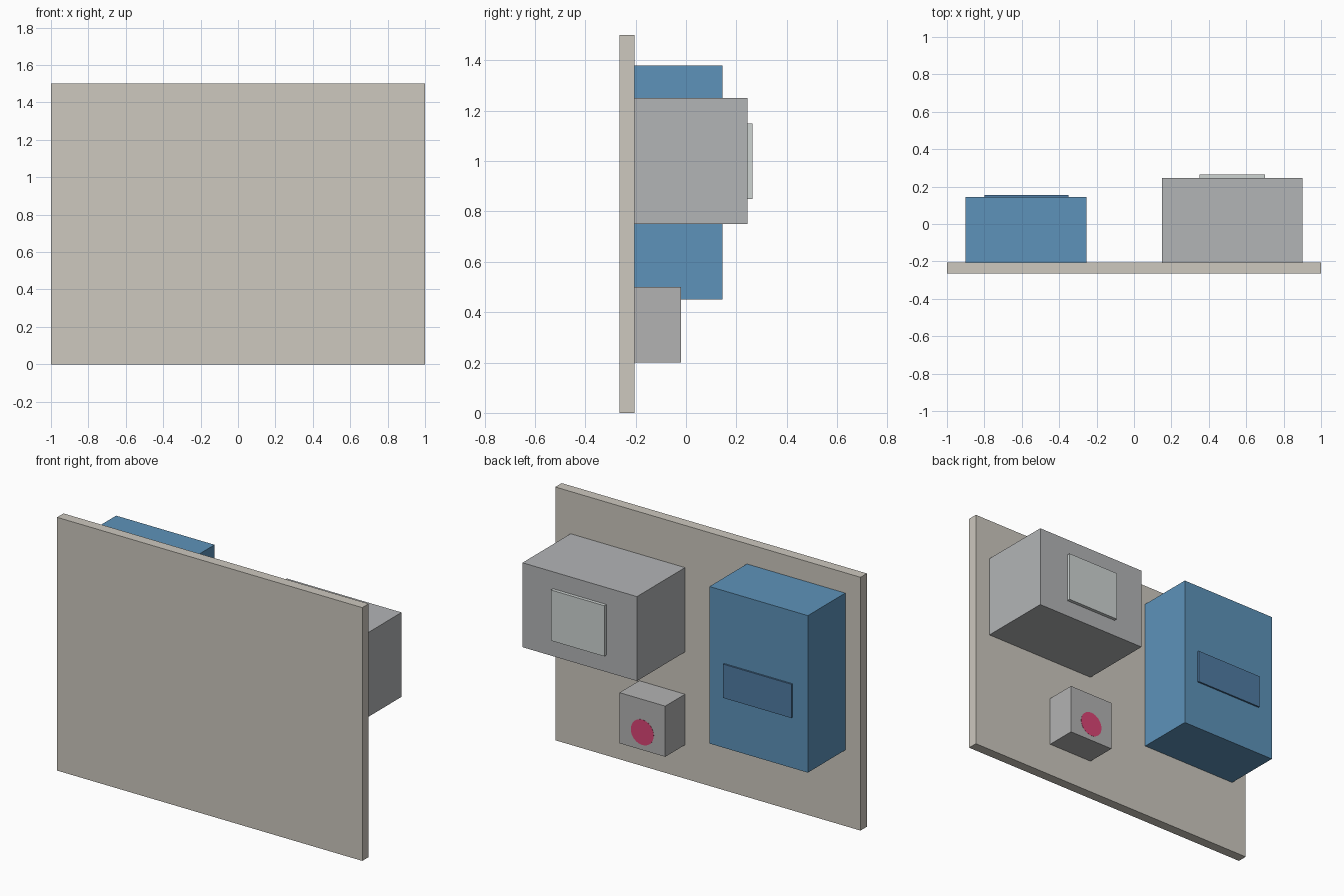
import bpy, bmesh
from math import radians
from mathutils import Matrix, Vector

if "Cube" in bpy.data.objects:
    bpy.data.objects.remove(bpy.data.objects["Cube"])


def finish(name, bm, color=None):
    mesh = bpy.data.meshes.new(name)
    bm.to_mesh(mesh)
    bm.free()
    obj = bpy.data.objects.new(name, mesh)
    bpy.context.collection.objects.link(obj)
    if color:
        mat = bpy.data.materials.new(name + "_paint")
        mat.diffuse_color = (*color, 1)
        mat.use_nodes = True
        mat.node_tree.nodes["Principled BSDF"].inputs["Base Color"].default_value = mat.diffuse_color
        mesh.materials.append(mat)
    return obj


def box(name, x, y, z, color=None):
    bm = bmesh.new()
    lo, hi = Vector((x[0], y[0], z[0])), Vector((x[1], y[1], z[1]))
    m = Matrix.Translation((lo + hi) / 2) @ Matrix.Diagonal((*(hi - lo), 1))
    bmesh.ops.create_cube(bm, size=1, matrix=m)
    return finish(name, bm, color)


WALL = -0.205  # mounting face of the panel

# Mounting panel
box("wall_panel", (-1, 1), (-0.265, WALL), (0, 1.5), (0.61, 0.58, 0.52))

# Tall blue cabinet with its label plate
box("blue_cabinet", (-0.9, -0.255), (WALL, 0.145), (0.45, 1.38), (0.11, 0.29, 0.49))
box("blue_cabinet_plate", (-0.8, -0.35), (0.145, 0.155), (0.75, 0.95), (0.08, 0.20, 0.37))

# Grey cabinet with raised cover
box("grey_cabinet", (0.15, 0.9), (WALL, 0.245), (0.75, 1.25), (0.45, 0.46, 0.47))
box("grey_cabinet_cover", (0.35, 0.7), (0.245, 0.265), (0.85, 1.15), (0.62, 0.66, 0.65))

# Small switch box with a flush red button
box("switch_box", (0.15, 0.45), (WALL, -0.02), (0.2, 0.5), (0.45, 0.45, 0.45))
bm = bmesh.new()
bmesh.ops.create_cone(bm, cap_ends=True, segments=32, radius1=0.075, radius2=0.075, depth=0.02,
                      matrix=Matrix.Translation((0.3, -0.029, 0.305)) @ Matrix.Rotation(radians(90), 4, 'X'))
finish("red_button", bm, (0.7, 0.06, 0.18))
